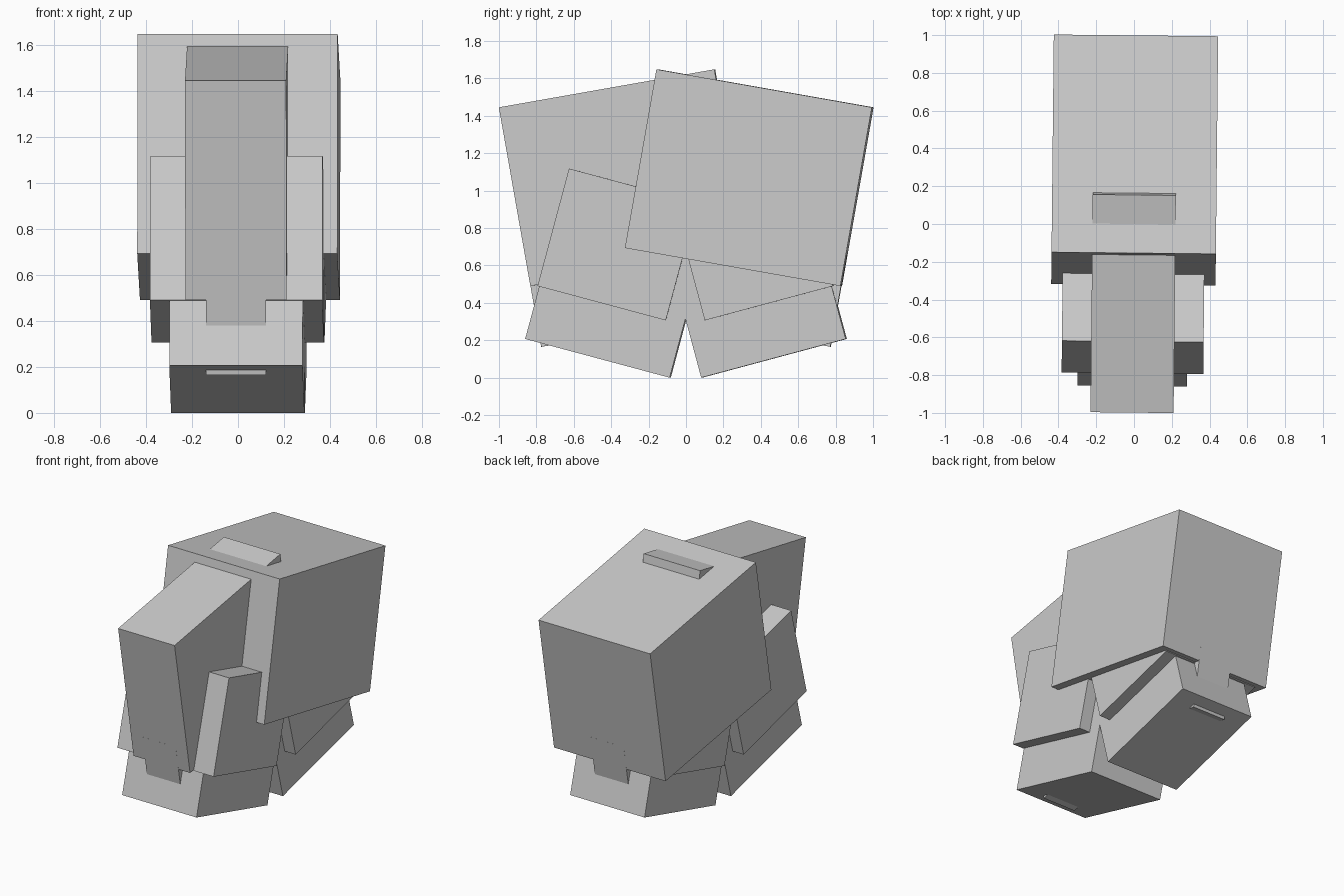
import bpy, bmesh
from math import radians
from mathutils import Matrix, Vector

cube = bpy.data.objects.get("Cube")
if cube:
    bpy.data.objects.remove(cube, do_unlink=True)

grey = bpy.data.materials.new("plain_grey")
grey.use_nodes = True
colour = (0.6, 0.6, 0.6, 1)
grey.diffuse_color = colour
grey.node_tree.nodes["Principled BSDF"].inputs["Base Color"].default_value = colour

# The whole model is turned very slightly about the vertical axis
TURN = Matrix.Rotation(radians(-0.6), 4, "Z")


def block(name, corner, length, height, width, tilt, back=False):
    """Box hinged at its lower outer edge (y, z), tilted about x; back=True turns it to the rear."""
    bm = bmesh.new()
    bmesh.ops.create_cube(bm, size=1)
    bmesh.ops.translate(bm, verts=bm.verts, vec=(0, 0.5, 0.5))
    bmesh.ops.scale(bm, verts=bm.verts, vec=(width, length, height))
    place = Matrix.Translation(Vector((0, *corner))) @ Matrix.Rotation(radians(tilt), 4, "X")
    half_turn = Matrix.Rotation(radians(180 if back else 0), 4, "Z")
    bm.transform(TURN @ half_turn @ place)
    mesh = bpy.data.meshes.new(name)
    bm.to_mesh(mesh)
    bm.free()
    mesh.materials.append(grey)
    obj = bpy.data.objects.new(name, mesh)
    bpy.context.collection.objects.link(obj)


# Large upper blocks: narrow one at the front, wide one at the back
block("front_upper_block", (-0.83, 0.49), 1.17, 0.97, 0.44, 10)
block("back_upper_block", (-0.83, 0.49), 1.17, 0.97, 0.87, 10, True)

# Matching nested blocks at each end
for end, back in (("front", False), ("back", True)):
    block(end + "_middle_block", (-0.79, 0.49), 0.71, 0.65, 0.75, -15, back)
    block(end + "_foot_block", (-0.857, 0.207), 0.80, 0.65, 0.58, -15, back)
    block(end + "_inner_post", (-0.773, 0.165), 0.65, 0.5, 0.26, 10, back)
